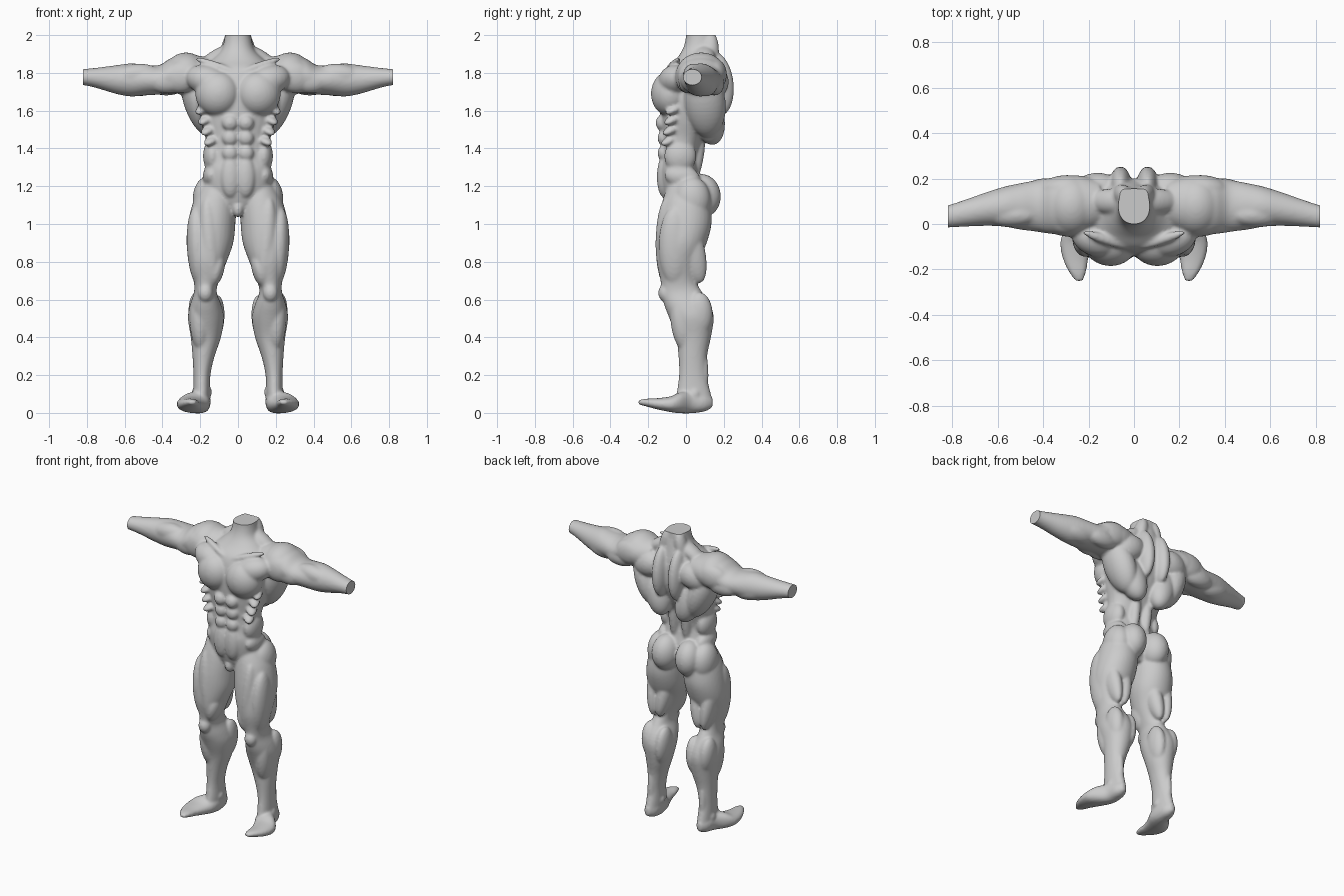
import bpy, bmesh, math
from mathutils import Vector, Matrix, Euler

bm = bmesh.new()


def spline(rows, steps=4):
    """Catmull-Rom interpolation of section rows."""
    out = []
    for i in range(len(rows) - 1):
        p = [Vector(rows[min(max(i + k, 0), len(rows) - 1)]) for k in (-1, 0, 1, 2)]
        for s in range(steps):
            t = s / steps
            out.append(0.5 * (2 * p[1] + (p[2] - p[0]) * t
                              + (2 * p[0] - 5 * p[1] + 4 * p[2] - p[3]) * t * t
                              + (3 * p[1] - p[0] - 3 * p[2] + p[3]) * t ** 3))
    return out + [Vector(rows[-1])]


def loft(rows, axis, power=2.2, seg=32):
    """Rows: position on axis, then min/max of each of the two other axes."""
    a, b = [i for i in range(3) if i != axis]
    rings = []
    for w, a0, a1, b0, b1 in spline([Vector(r) for r in rows]):
        ring = []
        for k in range(seg):
            c, s = math.cos(math.tau * k / seg), math.sin(math.tau * k / seg)
            co = [0, 0, 0]
            co[axis] = w
            co[a] = (a0 + a1) / 2 + (a1 - a0) / 2 * math.copysign(abs(c) ** (2 / power), c)
            co[b] = (b0 + b1) / 2 + (b1 - b0) / 2 * math.copysign(abs(s) ** (2 / power), s)
            ring.append(bm.verts.new(co))
        rings.append(ring)
    faces = [bm.faces.new(rings[0]), bm.faces.new(rings[-1][::-1])]
    for r, q in zip(rings, rings[1:]):
        for k in range(seg):
            n = (k + 1) % seg
            faces.append(bm.faces.new((r[k], q[k], q[n], r[n])))
    bmesh.ops.recalc_face_normals(bm, faces=faces)


def muscle(loc, size, rot=(0, 0, 0)):
    m = (Matrix.Translation(loc) @ Euler([math.radians(r) for r in rot]).to_matrix().to_4x4()
         @ Matrix.Diagonal((*size, 1)))
    bmesh.ops.create_uvsphere(bm, u_segments=28, v_segments=18, radius=1, matrix=m)


# torso core and neck (z, x range, y range)
loft([(2.06, -.066, .066, 0, .155), (1.98, -.072, .072, -.002, .158),
      (1.92, -.09, .09, -.02, .17), (1.87, -.14, .14, -.055, .18),
      (1.82, -.2, .2, -.105, .19), (1.75, -.22, .22, -.13, .2),
      (1.65, -.22, .22, -.14, .19), (1.55, -.2, .2, -.135, .15),
      (1.45, -.172, .172, -.125, .095), (1.35, -.172, .172, -.125, .06),
      (1.28, -.178, .178, -.138, .07), (1.2, -.178, .178, -.132, .09),
      (1.12, -.15, .15, -.115, .09), (1.05, -.06, .06, -.08, .06)], 2)

# arm (x, y range, z range)
loft([(.15, -.01, .19, 1.71, 1.88), (.25, -.045, .215, 1.69, 1.895),
      (.35, -.045, .205, 1.69, 1.88), (.42, -.035, .195, 1.685, 1.84),
      (.5, -.025, .18, 1.68, 1.845), (.57, -.012, .165, 1.675, 1.85),
      (.65, -.008, .14, 1.69, 1.84), (.75, -.012, .105, 1.72, 1.827),
      (.82, -.016, .083, 1.735, 1.82), (.87, -.016, .08, 1.738, 1.815)], 0, 2.0)

# leg (z, x range, y range)
loft([(1.24, .03, .17, -.08, .08), (1.17, .015, .212, -.11, .12),
      (1.1, .01, .243, -.13, .13), (1.0, .014, .265, -.148, .135),
      (.9, .025, .273, -.155, .11), (.8, .06, .258, -.155, .068),
      (.7, .1, .235, -.135, .055), (.64, .113, .233, -.13, .085),
      (.57, .088, .255, -.115, .13), (.5, .074, .265, -.088, .147),
      (.4, .09, .25, -.052, .132), (.3, .124, .241, -.04, .112),
      (.2, .146, .236, -.037, .11), (.1, .148, .237, -.05, .132),
      (.05, .15, .237, -.05, .142), (.01, .16, .225, -.04, .11)], 2, 2.05)

# foot (y, x range, z range)
loft([(.142, .18, .21, .03, .08), (.1, .152, .237, .008, .1), (.03, .145, .255, -.002, .115),
      (-.03, .152, .305, -.002, .11), (-.08, .175, .325, .004, .088),
      (-.15, .2, .315, .018, .078), (-.21, .21, .288, .034, .075),
      (-.252, .225, .258, .045, .068)], 1, 2.2)

# chest, collar bone and shoulder
muscle((.108, -.085, 1.69), (.118, .1, .12), (0, -12, 8))
muscle((.16, -.06, 1.76), (.12, .085, .08), (0, -15, 15))
muscle((.12, -.07, 1.84), (.12, .022, .02), (0, -18, 18))
muscle((.275, .08, 1.795), (.115, .132, .113))
muscle((.3, .0, 1.78), (.11, .055, .085), (0, 10, 8))
muscle((.31, .16, 1.79), (.11, .055, .08), (0, 10, -6))
# upper arm and forearm
muscle((.38, .01, 1.755), (.1, .05, .063))
muscle((.38, .15, 1.74), (.11, .052, .06))
muscle((.54, .04, 1.79), (.12, .055, .058), (0, 6, 0))
muscle((.55, .1, 1.74), (.12, .065, .062), (0, -8, -8))

# trapezius, inner back, shoulder blade, side back
muscle((.1, .1, 1.885), (.12, .055, .045), (0, 28, 0))
muscle((.055, .13, 1.92), (.038, .045, .1), (0, -12, 0))
muscle((.06, .165, 1.74), (.05, .088, .17), (6, 0, 0))
muscle((.17, .15, 1.75), (.11, .075, .085), (0, 15, -8))
muscle((.2, .1, 1.64), (.085, .11, .19), (6, 20, 0))
muscle((.12, .11, 1.58), (.09, .09, .17), (14, 16, 0))
# spine columns
muscle((.045, .055, 1.4), (.036, .045, .19), (-6, 0, 0))

# stomach blocks
for z, y, h in ((1.535, -.127, .042), (1.455, -.117, .042), (1.375, -.117, .042)):
    muscle((.042, y, z), (.042, .034, h))
muscle((.04, -.118, 1.25), (.052, .036, .11))
# ribs muscles and flank
for i in range(4):
    muscle((.185 - .015 * i, -.06 - .008 * i, 1.61 - .055 * i), (.035, .06, .022), (25, 0, 35))
muscle((.135, -.03, 1.36), (.05, .085, .09))
muscle((.14, -.02, 1.25), (.047, .095, .06), (-10, 0, 0))
muscle((.0, -.085, 1.08), (.03, .035, .045))

# buttock and hip
muscle((.085, .085, 1.15), (.085, .1, .115), (8, 0, -10))
muscle((.165, .03, 1.13), (.075, .1, .12))
# thigh: outer, front, inner teardrop, hamstrings, adductor
muscle((.215, -.06, .88), (.056, .085, .21), (0, 3, 0))
muscle((.15, -.105, .91), (.055, .056, .23), (-1, 4, 0))
muscle((.115, -.085, .76), (.042, .062, .095), (0, -14, 0))
muscle((.205, .03, .87), (.045, .068, .19), (14, 5, 0))
muscle((.12, .03, .87), (.05, .066, .19), (14, -8, 0))
# kneecap
muscle((.172, -.11, .635), (.04, .037, .048))
# calf heads and shin
muscle((.118, .07, .5), (.046, .075, .125), (0, -4, 0))
muscle((.212, .07, .52), (.05, .072, .12), (0, 4, 0))
muscle((.205, -.02, .47), (.05, .06, .15), (8, 4, 0))
# heel tendon and ankle bones
muscle((.192, .09, .2), (.025, .03, .14))
muscle((.152, .035, .11), (.015, .025, .025))
muscle((.233, .045, .1), (.015, .025, .025))

# fuse both halves into one smooth skin
mesh = bpy.data.meshes.new("body_parts")
bm.to_mesh(mesh)
bm.free()
body = bpy.data.objects.new("muscular_body", mesh)
bpy.context.collection.objects.link(body)
mirror = body.modifiers.new("Mirror", 'MIRROR')
mirror.use_mirror_merge = False
remesh = body.modifiers.new("Remesh", 'REMESH')
remesh.mode = 'VOXEL'
remesh.voxel_size = 0.008
smooth = body.modifiers.new("Smooth", 'SMOOTH')
smooth.factor = 0.5
smooth.iterations = 8
skin = bpy.data.meshes.new_from_object(body.evaluated_get(bpy.context.evaluated_depsgraph_get()))
body.modifiers.clear()
body.data = skin

# flat cuts at the neck and wrists
bm = bmesh.new()
bm.from_mesh(skin)
for co, no in (((0, 0, 2), (0, 0, 1)), ((.82, 0, 0), (1, 0, 0)), ((-.82, 0, 0), (-1, 0, 0))):
    cut = bmesh.ops.bisect_plane(bm, geom=bm.verts[:] + bm.edges[:] + bm.faces[:],
                                 plane_co=co, plane_no=no, clear_outer=True)
    rim = [e for e in cut['geom_cut'] if isinstance(e, bmesh.types.BMEdge)]
    bmesh.ops.holes_fill(bm, edges=rim, sides=0)
bmesh.ops.recalc_face_normals(bm, faces=bm.faces[:])
bm.to_mesh(skin)
bm.free()

bpy.context.view_layer.objects.active = body
body.select_set(True)
bpy.ops.object.shade_smooth_by_angle(angle=math.radians(50))
